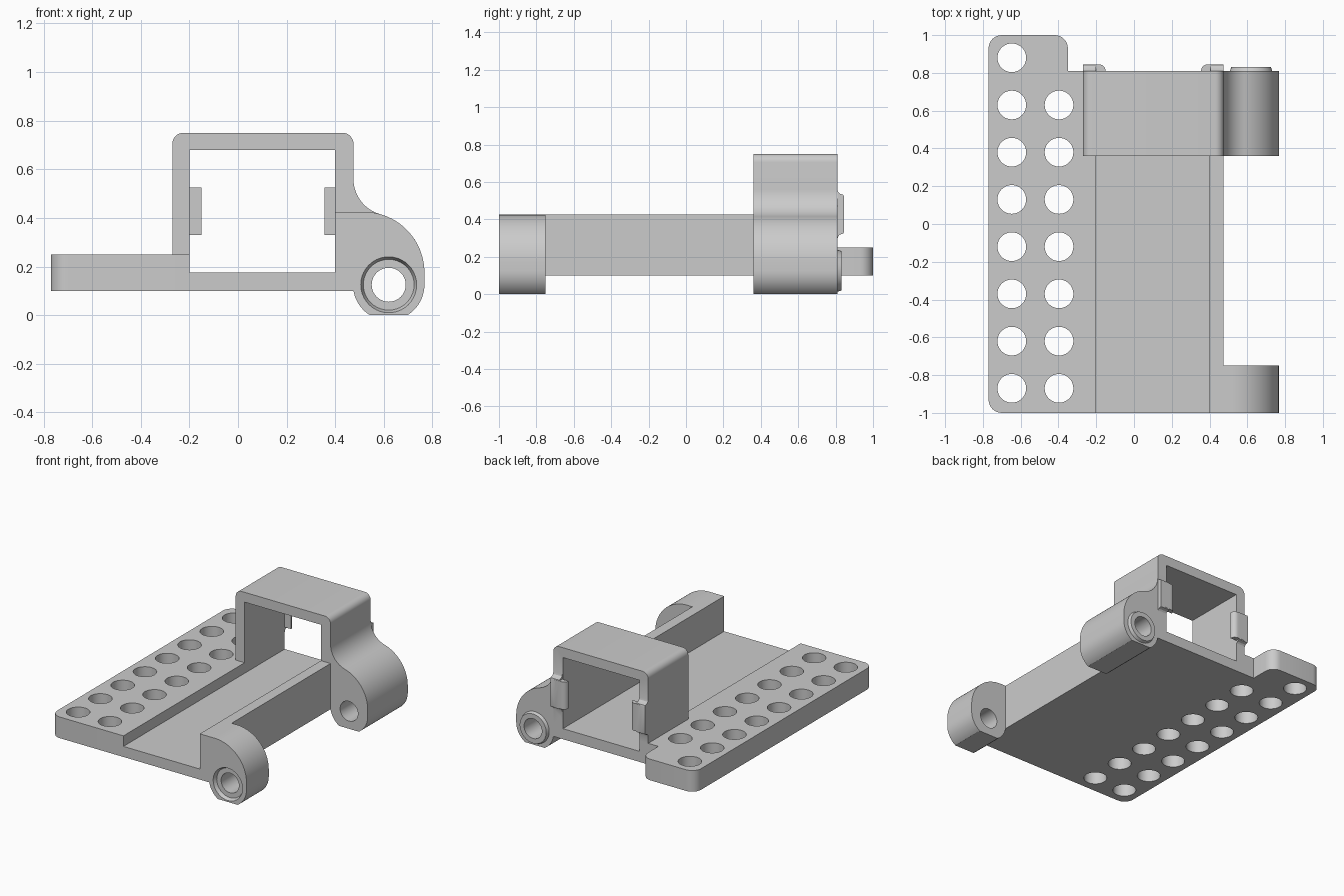
import bpy, bmesh
from math import sin, cos, radians, asin, degrees, pi

if "Cube" in bpy.data.objects:
    bpy.data.objects.remove(bpy.data.objects["Cube"])


def arc(cx, cy, r, a0, a1, n=12):
    return [(cx + r * cos(radians(a0 + (a1 - a0) * i / n)),
             cy + r * sin(radians(a0 + (a1 - a0) * i / n))) for i in range(n + 1)]


def prism(name, pts, axis, lo, hi, scale_hi=None):
    """Extrude a 2D outline along an axis; scale_hi=(cx, cy, s) tapers the far end."""
    def place(p, d):
        return {'x': (d, p[0], p[1]), 'y': (p[0], d, p[1]), 'z': (p[0], p[1], d)}[axis]
    far = pts
    if scale_hi:
        cx, cy, s = scale_hi
        far = [(cx + (u - cx) * s, cy + (v - cy) * s) for u, v in pts]
    bm = bmesh.new()
    a = [bm.verts.new(place(p, lo)) for p in pts]
    b = [bm.verts.new(place(p, hi)) for p in far]
    bm.faces.new(a)
    bm.faces.new(b[::-1])
    n = len(pts)
    for i in range(n):
        j = (i + 1) % n
        bm.faces.new((a[i], b[i], b[j], a[j]))
    bmesh.ops.recalc_face_normals(bm, faces=bm.faces[:])
    me = bpy.data.meshes.new(name)
    bm.to_mesh(me)
    bm.free()
    ob = bpy.data.objects.new(name, me)
    bpy.context.collection.objects.link(ob)
    return ob


def boolean(target, tool, op):
    m = target.modifiers.new(op, 'BOOLEAN')
    m.operation, m.solver, m.object = op, 'EXACT', tool
    bpy.context.view_layer.objects.active = target
    bpy.ops.object.modifier_apply(modifier=m.name)
    bpy.data.objects.remove(tool)


def circle(cx, cy, r, n=40):
    return arc(cx, cy, r, 0, 360, n)[:-1]


# Channel floor with right-hand wall
bracket = prism("hinged_bracket", [(-.2, .10), (.475, .10), (.475, .425), (.40, .425),
                                   (.40, .175), (-.2, .175)], 'y', -1, .81)
parts = []

# Perforated mounting plate
R = .07
plate = (arc(-.77 + R, -1 + R, R, 180, 270, 8) + [(-.2, -1), (-.2, .81), (-.35, .81)]
         + arc(-.35 - R, 1 - R, R, 0, 90, 8) + arc(-.77 + R, 1 - R, R, 90, 180, 8))
parts.append(prism("perforated_plate", plate, 'z', .10, .25))

# Rectangular tunnel at the rear
tunnel = ([(-.27, .2), (-.2, .2), (-.2, .68), (.40, .68), (.40, .2), (.475, .2)]
          + arc(.43, .705, .045, 0, 90, 8) + arc(-.225, .705, .045, 90, 180, 8))
parts.append(prism("tunnel", tunnel, 'y', .36, .81))

# Hinge knuckles: shared round underside, rear one blends into the tunnel
HX, HZ, HR = .62, .125, .147
flat = degrees(asin(HZ / HR))
side = degrees(asin((HZ - .10) / HR))
under = (arc(HX, HZ, HR, 0, -flat, 10) + arc(HX, HZ, HR, flat - 180, side - 180, 10)
         + [(.42, .10)])
front = [(.42, .425)] + arc(.517, .175, .25, 90, 0, 20) + under
rear = ([(.42, .56)] + arc(.625, .56, .15, 180, 254.3, 14)
        + arc(.517, .175, .25, 74.3, 0, 18)[1:] + under)
parts.append(prism("front_knuckle", front, 'y', -1, -.75))
parts.append(prism("rear_knuckle", rear, 'y', .36, .81))

# Tapered boss on the rear knuckle
parts.append(prism("hinge_boss", circle(HX, HZ, .116), 'y', .80, .832, (HX, HZ, .9)))

# Pair of retaining clips, mirrored about the tunnel's middle
half = [(.81, .56), (.814, .546), (.822, .537), (.834, .533), (.842, .53), (.845, .52)]
ramp = [(.79, .56)] + half + [(y, .855 - z) for y, z in half[::-1]] + [(.79, .295)]
hook = [(-.235, .81), (-.15, .81)] + arc(-.185, .81, .035, 0, 90, 8) + [(-.235, .845)]
MID = .1025
for s in (1, -1):
    x0, x1 = sorted((MID + s * (-.27 - MID), MID + s * (-.2 - MID)))
    parts.append(prism("clip_base", ramp, 'x', x0, x1))
    parts.append(prism("clip_hook", [(MID + s * (x - MID), y) for x, y in hook],
                       'z', .33, .525))

for p in parts:
    boolean(bracket, p, 'UNION')

# Hinge pin bore and front recess
boolean(bracket, prism("pin_cutter", circle(HX, HZ, .07), 'y', -1.1, 1.1), 'DIFFERENCE')
boolean(bracket, prism("recess_cutter", circle(HX, HZ, .116), 'y', -1.002, -.975,
                       (HX, HZ, .9)), 'DIFFERENCE')

# Mounting holes: eight in the outer row, seven in the inner row
for x, count in ((-.647, 8), (-.397, 7)):
    for i in range(count):
        boolean(bracket, prism("hole_cutter", circle(x, -.87 + .25 * i, .076), 'z', 0, .4),
                'DIFFERENCE')

bpy.ops.object.select_all(action='DESELECT')
bracket.select_set(True)
bpy.context.view_layer.objects.active = bracket
bpy.ops.object.shade_smooth_by_angle(angle=radians(25))
